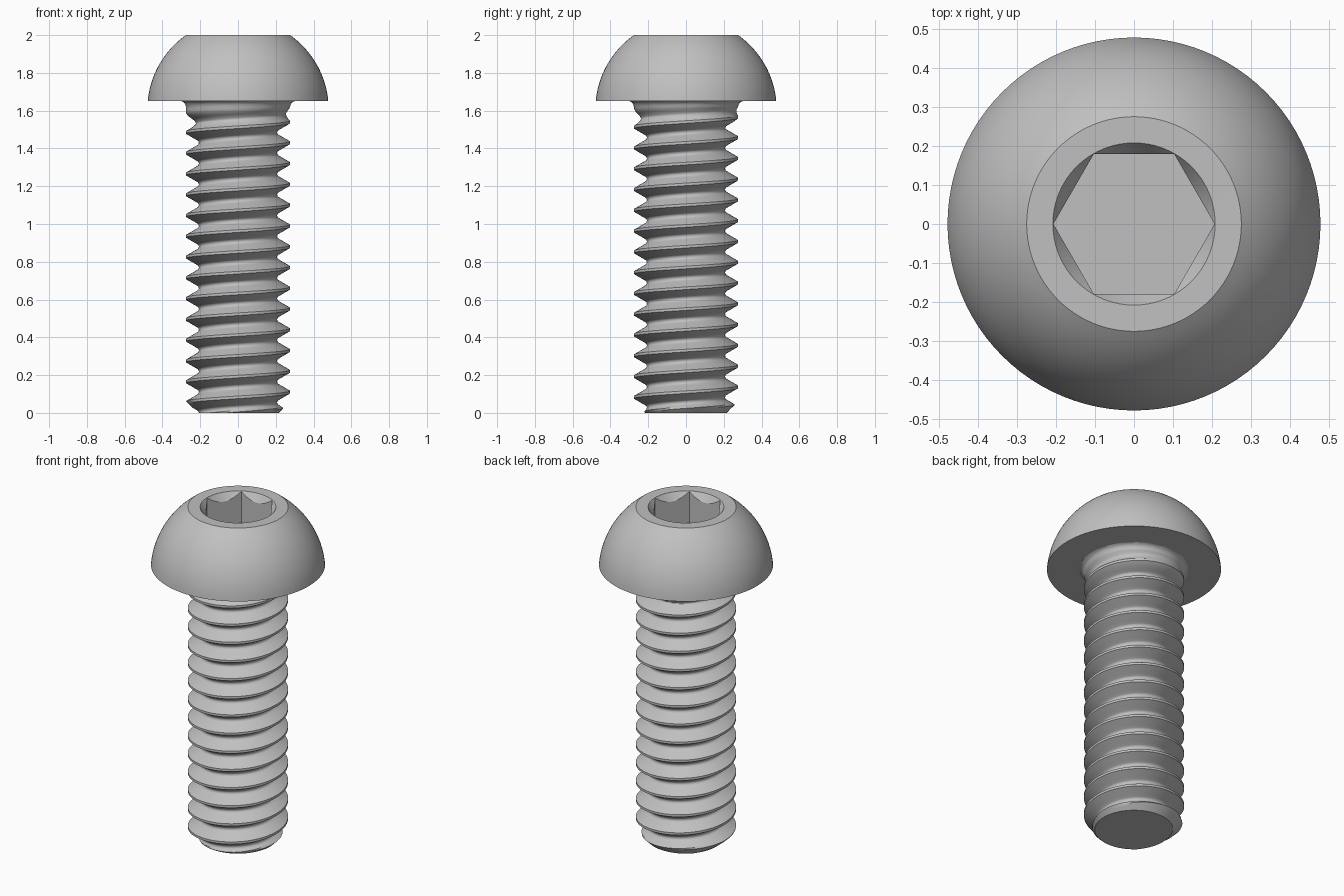
import bpy, bmesh
from math import sin, cos, pi, sqrt, radians, atan2

cube = bpy.data.objects.get("Cube")
if cube:
    bpy.data.objects.remove(cube, do_unlink=True)

SEG = 96
PITCH = 0.11
MAJOR = 0.275
NECK = 1.65      # underside of the head
TOP = 2.0

steel = bpy.data.materials.new("grey steel")
steel.use_nodes = True
steel.diffuse_color = (0.53, 0.53, 0.53, 1)
steel.node_tree.nodes["Principled BSDF"].inputs["Base Color"].default_value = steel.diffuse_color


def finish(bm, name, angle):
    bmesh.ops.recalc_face_normals(bm, faces=bm.faces)
    mesh = bpy.data.meshes.new(name)
    bm.to_mesh(mesh)
    bm.free()
    obj = bpy.data.objects.new(name, mesh)
    bpy.context.collection.objects.link(obj)
    mesh.materials.append(steel)
    bpy.ops.object.select_all(action='DESELECT')
    obj.select_set(True)
    bpy.context.view_layer.objects.active = obj
    bpy.ops.object.shade_smooth_by_angle(angle=radians(angle))
    return obj


def ring(bm, radius, height):
    """Closed ring whose radius and height are functions of the angle."""
    angles = [2 * pi * i / SEG for i in range(SEG)]
    return [bm.verts.new((radius(a) * cos(a), radius(a) * sin(a), height(a))) for a in angles]


def bridge(bm, low, high):
    for i in range(SEG):
        j = (i + 1) % SEG
        bm.faces.new((low[i], low[j], high[j], high[i]))


# Button head: spherical dome, flat top, countersunk hexagonal socket
CENTRE, DOME = 1.607, 0.48
RIM, FLAT, DEPTH = 0.208, 0.179, 0.19


def hexagon(a):
    return FLAT / cos((a % (pi / 3)) - pi / 6)


bm = bmesh.new()
start, end = atan2(NECK - CENTRE, 0.478), atan2(TOP - CENTRE, MAJOR)
rings = []
for k in range(17):
    t = start + (end - start) * k / 16
    rings.append(ring(bm, lambda a: DOME * cos(t), lambda a: CENTRE + DOME * sin(t)))
rings.append(ring(bm, lambda a: RIM, lambda a: TOP))
rings.append(ring(bm, hexagon, lambda a: TOP - 1.5 * (RIM - hexagon(a))))
rings.append(ring(bm, hexagon, lambda a: TOP - DEPTH))
for low, high in zip(rings, rings[1:]):
    bridge(bm, low, high)
bm.faces.new(rings[0])
bm.faces.new(rings[-1])
finish(bm, "button_head", 25)


# Threaded shank: helical grid with a rounded root, end chamfer and run-out
def thread_radius(d):
    """Radius at axial distance d from the crest centre."""
    root = PITCH / 2 - d
    fillet = 0.0159
    sharp = MAJOR - (PITCH / 2 - PITCH / 16) * sqrt(3)
    if root < fillet * sqrt(3) / 2:
        return sharp + 2 * fillet - sqrt(fillet ** 2 - root ** 2)
    return min(MAJOR, sharp + root * sqrt(3))


def shank_radius(z, a):
    d = abs((z / PITCH - a / (2 * pi) + 0.5) % 1 - 0.5) * PITCH
    fade = min(1, max(0, (1.62 - z) / 0.11))
    r = MAJOR - (MAJOR - thread_radius(d)) * fade
    if z > 1.61:
        r += 0.025 * (1 - sqrt(max(0, 1 - ((z - 1.61) / 0.04) ** 2)))
    return min(r, 0.215 + z)


half = [0.0625, 0.14, 0.22, 0.3, 0.375, 0.4, 0.435, 0.47, 0.5]
steps = half + [1 - f for f in reversed(half[:-1])]
rows = [(k + f) * PITCH for k in range(-2, 16) for f in steps]

bm = bmesh.new()
columns = []
for i in range(SEG + 1):
    a = 2 * pi * i / SEG
    column = []
    for s in rows:
        z = min(NECK, max(0, s + PITCH * i / SEG))
        r = shank_radius(z, a)
        column.append(bm.verts.new((r * cos(a), r * sin(a), z)))
    columns.append(column)
for left, right in zip(columns, columns[1:]):
    for j in range(len(rows) - 1):
        bm.faces.new((left[j], right[j], right[j + 1], left[j + 1]))
bmesh.ops.remove_doubles(bm, verts=bm.verts, dist=0.00005)
bottom = [e for e in bm.edges if len(e.link_faces) == 1 and all(v.co.z < 0.0001 for v in e.verts)]
bmesh.ops.edgeloop_fill(bm, edges=bottom)
finish(bm, "threaded_shank", 35)
